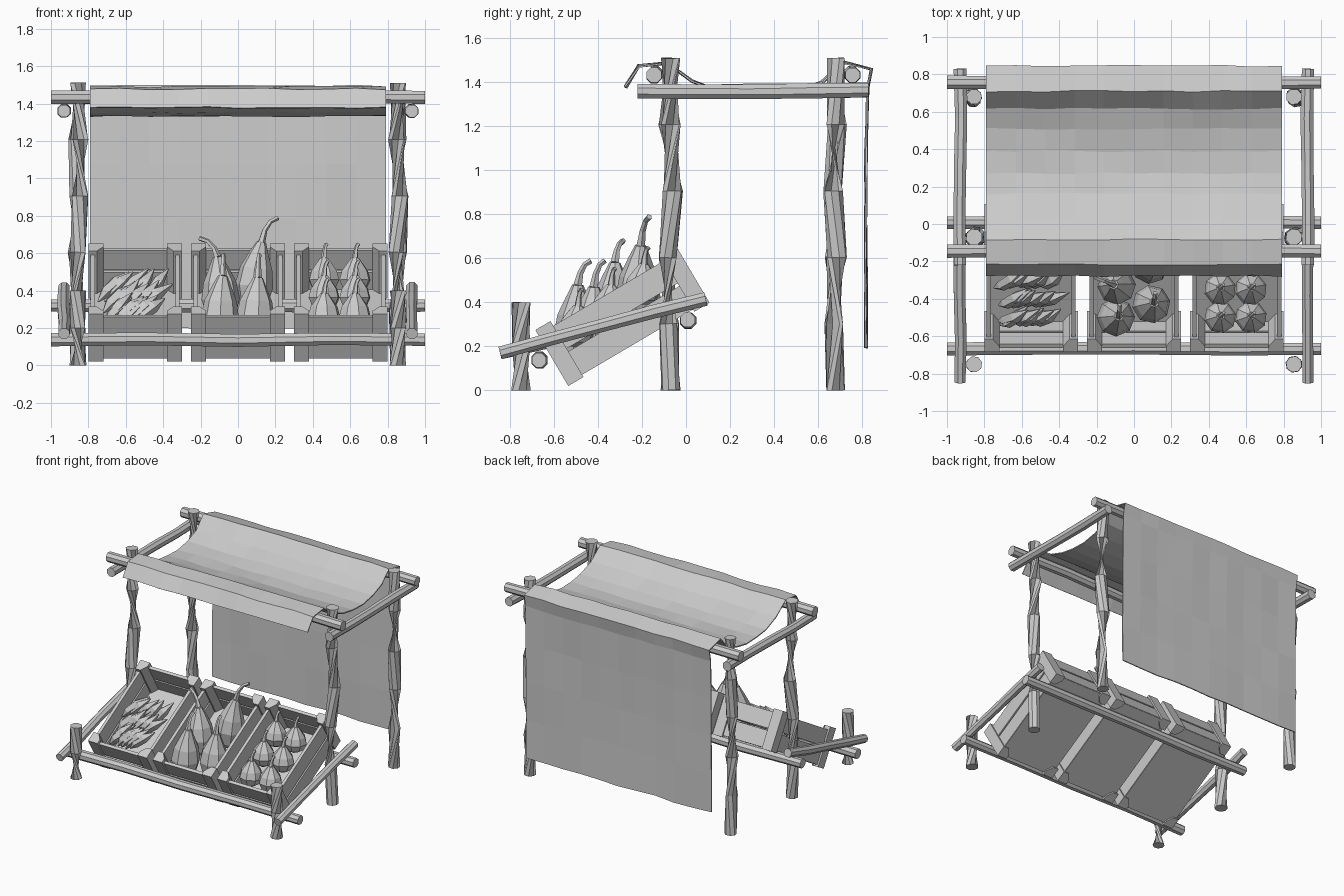
import bpy, bmesh, math, random
from mathutils import Vector, Matrix

random.seed(4)
cube = bpy.data.objects.get("Cube")
if cube:
    bpy.data.objects.remove(cube)

grey = bpy.data.materials.new("plain_grey")
grey.use_nodes = True
COLOUR = (0.6, 0.6, 0.6, 1)
grey.diffuse_color = COLOUR
grey.node_tree.nodes["Principled BSDF"].inputs["Base Color"].default_value = COLOUR


def finish(name, bm, matrix=None):
    bmesh.ops.recalc_face_normals(bm, faces=bm.faces)
    mesh = bpy.data.meshes.new(name)
    bm.to_mesh(mesh)
    bm.free()
    mesh.materials.append(grey)
    ob = bpy.data.objects.new(name, mesh)
    bpy.context.scene.collection.objects.link(ob)
    if matrix:
        ob.matrix_world = matrix
    return ob


def tube(bm, path, radii, sides=8):
    """Skin rings along a path and cap both ends."""
    path = [Vector(p) for p in path]
    rings = []
    for i, p in enumerate(path):
        d = path[min(i + 1, len(path) - 1)] - path[max(i - 1, 0)]
        q = d.to_track_quat('Z', 'Y')
        ring = []
        for k in range(sides):
            a = 2 * math.pi * (k + 0.5) / sides
            ring.append(bm.verts.new(p + q @ Vector((math.cos(a), math.sin(a), 0)) * radii[i]))
        rings.append(ring)
    for a, b in zip(rings, rings[1:]):
        for k in range(sides):
            n = (k + 1) % sides
            bm.faces.new((a[k], a[n], b[n], b[k]))
    bm.faces.new(rings[0][::-1])
    bm.faces.new(rings[-1])


def pole(name, start, end, r, steps=4, wobble=0.006):
    """Rough wooden pole, slightly crooked between its ends."""
    a, b = Vector(start), Vector(end)
    path = [a.lerp(b, i / steps) for i in range(steps + 1)]
    axis = (b - a).normalized()
    for p in path[1:-1]:
        off = Vector([random.uniform(-wobble, wobble) for _ in range(3)])
        p += off - axis * off.dot(axis)
    bm = bmesh.new()
    tube(bm, path, [r * random.uniform(0.95, 1.05) for _ in path])
    finish(name, bm)


# Frame of crooked poles
for side, label in ((1, "left"), (-1, "right")):
    x = side * 0.855
    pole(label + "_front_post", (x, -0.07, 0), (x, -0.07, 1.51), 0.044, 5, 0.014)
    pole(label + "_rear_post", (x, 0.68, 0), (x, 0.68, 1.51), 0.044, 5, 0.014)
    pole(label + "_short_post", (x, -0.75, 0), (x, -0.75, 0.4), 0.044, 2, 0.002)
    x = side * 0.93
    pole(label + "_roof_rail", (x, -0.22, 1.36), (x, 0.83, 1.365), 0.036)
    pole(label + "_sloping_rail", (x, -0.845, 0.17), (x, 0.09, 0.415), 0.033)
for name, y, z in (("front_roof_bar", -0.145, 1.433), ("rear_roof_bar", 0.757, 1.433),
                   ("rear_shelf_bar", 0.007, 0.32), ("front_shelf_bar", -0.668, 0.137)):
    pole(name, (-1, y, z), (1, y, z), 0.037)

# Sagging awning with a long drop at the back
profile = [(-0.275, 1.378), (-0.215, 1.475), (-0.085, 1.487), (0.03, 1.405), (0.16, 1.355),
           (0.27, 1.336), (0.39, 1.336), (0.51, 1.358), (0.62, 1.4), (0.71, 1.492),
           (0.842, 1.458), (0.825, 1.37)]
profile += [(0.818, 1.37 - 1.175 * i / 4) for i in range(1, 5)]
bm = bmesh.new()
COLS = 10
rows = []
for y, z in profile:
    rows.append([bm.verts.new((-0.79 + 1.58 * c / COLS, y + random.uniform(-0.005, 0.005),
                               z + random.uniform(-0.005, 0.005))) for c in range(COLS + 1)])
for a, b in zip(rows, rows[1:]):
    for c in range(COLS):
        bm.faces.new((a[c], a[c + 1], b[c + 1], b[c]))
awning = finish("awning_cloth", bm)
thick = awning.modifiers.new("thickness", 'SOLIDIFY')
thick.thickness = 0.008
thick.offset = 0

# Crates, built flat in (x, along, up) and then tilted
TILT = math.radians(30.5)
LENGTH, HALF, HIGH, POST = 0.745, 0.25, 0.295, 0.08


def crate_matrix(cx):
    return Matrix.Translation((cx, -0.535, 0.02)) @ Matrix.Rotation(TILT, 4, 'X')


def box(bm, lo, hi):
    lo, hi = Vector(lo), Vector(hi)
    m = Matrix.Translation((lo + hi) / 2) @ Matrix.Diagonal((*(hi - lo), 1))
    bmesh.ops.create_cube(bm, size=1, matrix=m)


def corner_post(bm, sx, end):
    """Upright with its inner corner cut away."""
    y0, sy = (0, 1) if end == 0 else (LENGTH, -1)
    outline = [(0, 0), (POST, 0), (POST, 0.035), (0.045, POST), (0, POST)]
    pts = [(sx * (HALF - px), y0 + sy * py) for px, py in outline]
    low = [bm.verts.new((x, y, 0)) for x, y in pts]
    top = [bm.verts.new((x, y, HIGH)) for x, y in pts]
    bm.faces.new(low)
    bm.faces.new(top)
    for k in range(5):
        n = (k + 1) % 5
        bm.faces.new((low[k], low[n], top[n], top[k]))


for cx, label in ((-0.55, "right"), (0, "middle"), (0.55, "left")):
    bm = bmesh.new()
    for sx in (-1, 1):
        for end in (0, 1):
            corner_post(bm, sx, end)
    for w0, w1 in ((0.015, 0.135), (0.15, 0.27)):
        for sx in (-1, 1):
            xs = sorted((sx * (HALF - 0.012), sx * (HALF - 0.035)))
            box(bm, (xs[0], 0.04, w0), (xs[1], LENGTH - 0.04, w1))
        for y in (0.012, LENGTH - 0.035):
            box(bm, (-HALF + 0.04, y, w0), (HALF - 0.04, y + 0.023, w1))
    box(bm, (-HALF + 0.015, 0.015, 0.012), (HALF - 0.015, LENGTH - 0.015, 0.03))
    finish(label + "_crate", bm, crate_matrix(cx))


def gourd(name, base, height, r, lean, stem):
    """Faceted pear-shaped fruit with a bent stalk."""
    bm = bmesh.new()
    shape = ((0, 0.35), (0.1, 0.75), (0.35, 1), (0.6, 0.85), (0.82, 0.5), (0.97, 0.25))
    lean = Vector(lean)
    path = [Vector((0, 0, h * height)) + lean * h * h for h, _ in shape]
    tube(bm, path, [r * k for _, k in shape], 8)
    tip = path[-1]
    sx, sy, sz = stem
    curve = [tip, tip + Vector((sx * 0.2, sy * 0.2, sz * 0.5)),
             tip + Vector((sx * 0.55, sy * 0.55, sz * 0.85)), tip + Vector(stem)]
    tube(bm, curve, [r * 0.2, r * 0.14, r * 0.12, r * 0.13], 5)
    spin = Matrix.Rotation(random.uniform(-0.2, 0.2), 4, 'Z')
    finish(name, bm, Matrix.Translation(base) @ spin)


# Large squashes in the middle crate
for i, (x, y, z, h, lx, st) in enumerate((
        (-0.1, -0.5, 0.12, 0.37, 0.02, (0.0, 0.06, 0.11)),
        (0.09, -0.43, 0.14, 0.34, 0.02, (0.01, 0.05, 0.12)),
        (-0.09, -0.33, 0.23, 0.36, -0.02, (-0.09, 0.05, 0.1)),
        (0.08, -0.22, 0.29, 0.38, 0.05, (0.09, 0.03, 0.13)))):
    gourd(f"squash_{i + 1}", (x, y, z), h, 0.103, (lx, 0.01, 0), st)

# Small gourds in the left crate
for row in range(3):
    for col in range(2):
        gourd(f"small_gourd_{row * 2 + col + 1}",
              (0.46 + 0.165 * col, -0.5 + 0.15 * row, 0.2 + 0.095 * row),
              0.19, 0.086, (0, 0.01, 0), (0.015, 0.02, 0.075))

# Slender pointed roots heaped in the right crate
for i in range(18):
    col, row = i % 6, i // 6
    bm = bmesh.new()
    size = random.uniform(0.11, 0.14)
    d = Vector((random.uniform(0.45, 0.8), random.uniform(0.1, 0.4), random.uniform(0.5, 0.8)))
    d = d.normalized() * size
    mid = Vector((-0.665 + 0.042 * col + random.uniform(-0.02, 0.02),
                  -0.49 + 0.1 * row, 0.29 + 0.065 * row))
    bend = Vector((0, -0.012, 0.012))
    tube(bm, [mid - d, mid - d * 0.5 + bend, mid + d * 0.2 + bend, mid + d],
         [0.004, 0.032, 0.036, 0.003], 5)
    finish(f"root_{i + 1}", bm)
